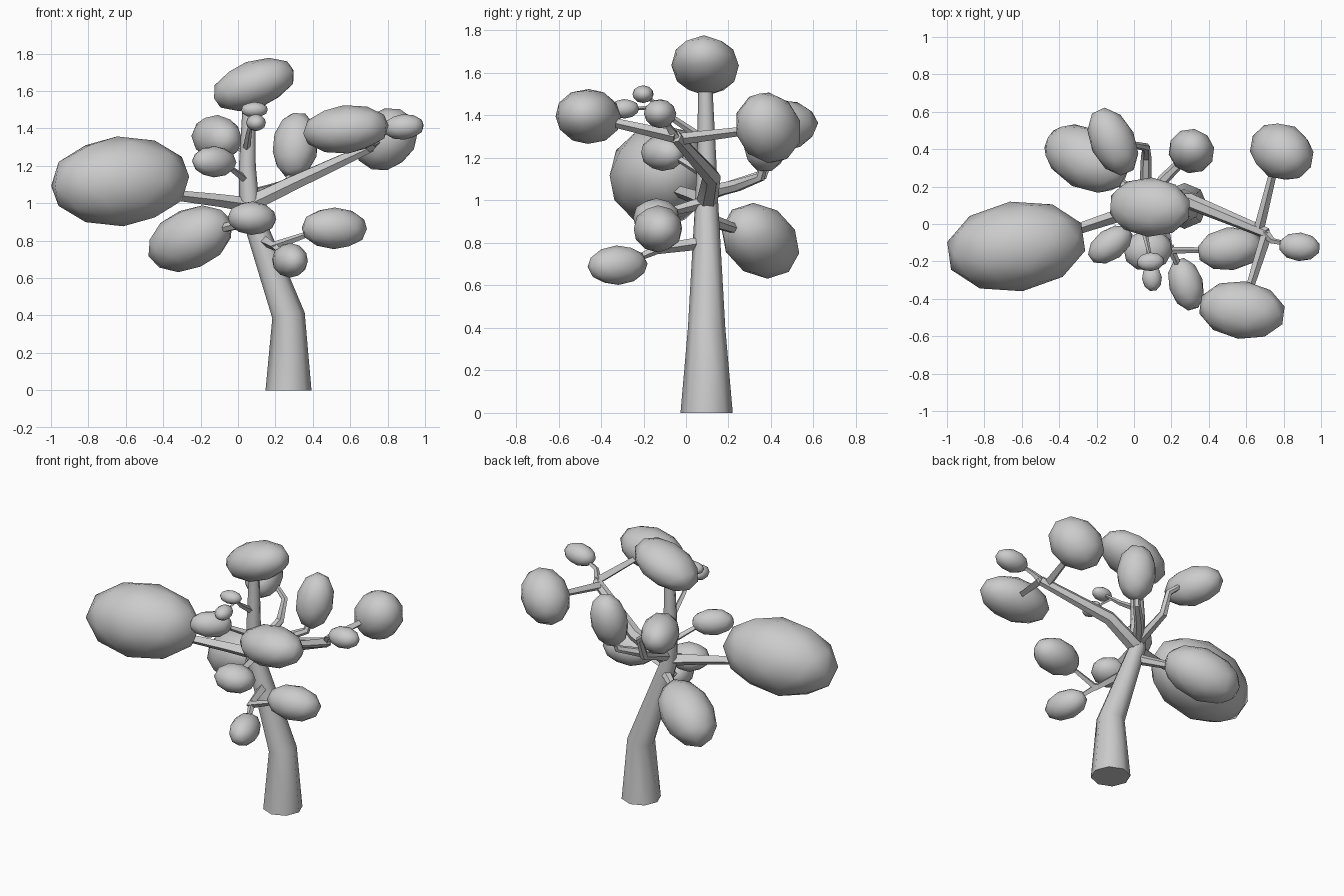
import bpy
from mathutils import Vector, Matrix


def finish(obj, angle):
    bpy.ops.object.select_all(action='DESELECT')
    obj.select_set(True)
    bpy.context.view_layer.objects.active = obj
    if obj.type == 'CURVE':
        bpy.ops.object.convert(target='MESH')
    bpy.ops.object.shade_smooth_by_angle(angle=angle)


def limb(name, points, radii, res=0):
    """Tapered, capped low-poly tube along a path."""
    cu = bpy.data.curves.new(name, 'CURVE')
    cu.dimensions = '3D'
    cu.bevel_depth = 1.0
    cu.bevel_resolution = res
    cu.use_fill_caps = True
    sp = cu.splines.new('POLY')
    sp.points.add(len(points) - 1)
    for p, co, r in zip(sp.points, points, radii):
        p.co = (*co, 1)
        p.radius = r
    obj = bpy.data.objects.new(name, cu)
    bpy.context.collection.objects.link(obj)
    finish(obj, 0.8)


def leaf(name, centre, direction, a, b, c):
    """Low-poly ellipsoid: a along direction, b sideways, c upward."""
    x = Vector(direction).normalized()
    y = Vector((0, 0, 1)).cross(x).normalized()
    z = x.cross(y)
    rot = Matrix((x, y, z)).transposed().to_4x4()
    bpy.ops.mesh.primitive_ico_sphere_add(subdivisions=2, radius=1.02)
    obj = bpy.context.object
    obj.name = name
    obj.data.transform(Matrix.Translation(centre) @ rot @ Matrix.Diagonal((a, b, c, 1)))
    finish(obj, 1.2)


# Trunk with one bend and a straight leader
limb("trunk",
     [(.27, .097, 0), (.27, .097, .4), (.06, .097, .98), (.05, .097, 1.2), (.06, .09, 1.58)],
     [.123, .088, .055, .045, .032], 2)

# Main branches
limb("left_branch", [(.07, .1, .99), (-.1, .04, 1.015), (-.4, -.06, 1.05)], [.04, .034, .026])
limb("right_branch", [(.07, .1, 1.0), (.3, .12, 1.11), (.71, -.05, 1.3)], [.05, .044, .03], 1)
limb("right_front_branch", [(.71, -.05, 1.3), (.6, -.4, 1.38)], [.03, .02])
limb("right_back_branch", [(.67, -.02, 1.29), (.75, .3, 1.33)], [.028, .02])
limb("right_tip_twig", [(.7, -.05, 1.3), (.74, -.09, 1.36), (.84, -.11, 1.4)], [.026, .016, .01])
limb("back_right_branch",
     [(.06, .11, 1.04), (.16, .24, 1.07), (.27, .35, 1.11), (.3, .38, 1.22)],
     [.035, .03, .024, .018], 1)
limb("back_branch",
     [(.06, .11, 1.03), (.065, .36, 1.12), (.065, .41, 1.25), (-.03, .43, 1.33)],
     [.035, .028, .022, .016], 1)
limb("back_left_branch", [(.09, .1, .91), (-.15, .28, .85)], [.035, .02], 1)

# Thin twigs
limb("low_twig", [(.14, .08, .8), (.19, -.14, .77), (.4, -.14, .845)], [.03, .024, .014])
limb("low_front_twig", [(.19, -.12, .775), (.26, -.27, .71)], [.022, .013])
limb("front_twig", [(.08, .09, .99), (.075, -.1, .94)], [.03, .018])
limb("side_twig", [(.05, .09, 1.12), (-.07, -.06, 1.21)], [.022, .014])
limb("high_twig", [(.045, .08, 1.29), (.06, -.06, 1.385), (.09, -.19, 1.495)], [.02, .015, .008])
limb("high_front_twig", [(.075, -.13, 1.44), (.095, -.27, 1.43)], [.011, .007])

# Leaf clusters: centre, long direction, half sizes
leaves = {
    "left": ((-.63, -.12, 1.117), (1, .14, .07), .374, .237, .236),
    "back_left": ((-.255, .35, .81), (.81, -.42, .38), .252, .162, .158),
    "top": ((.085, .09, 1.635), (.93, -.06, .33), .23, .156, .124),
    "back": ((-.113, .44, 1.35), (-.42, .9, .08), .19, .118, .12),
    "back_right": ((.307, .39, 1.31), (.1, .2, .96), .18, .122, .113),
    "right_back": ((.79, .387, 1.342), (.65, -.35, .6), .185, .148, .153),
    "right_front": ((.577, -.46, 1.395), (1, -.13, .1), .232, .152, .127),
    "right_tip": ((.885, -.122, 1.408), (1, -.08, .08), .11, .075, .067),
    "side": ((-.127, -.11, 1.222), (.8, .58, -.03), .132, .082, .082),
    "front": ((.075, -.14, .92), (1, .2, -.05), .13, .108, .088),
    "low_right": ((.515, -.132, .866), (1, .15, -.02), .176, .113, .109),
    "low_front": ((.278, -.322, .695), (.28, -.95, -.05), .143, .09, .091),
    "high": ((.088, -.202, 1.5), (1, .08, 0), .072, .049, .041),
    "high_front": ((.096, -.29, 1.431), (.1, -1, -.05), .069, .052, .045),
}
for name, args in leaves.items():
    leaf(name + "_leaves", *args)
